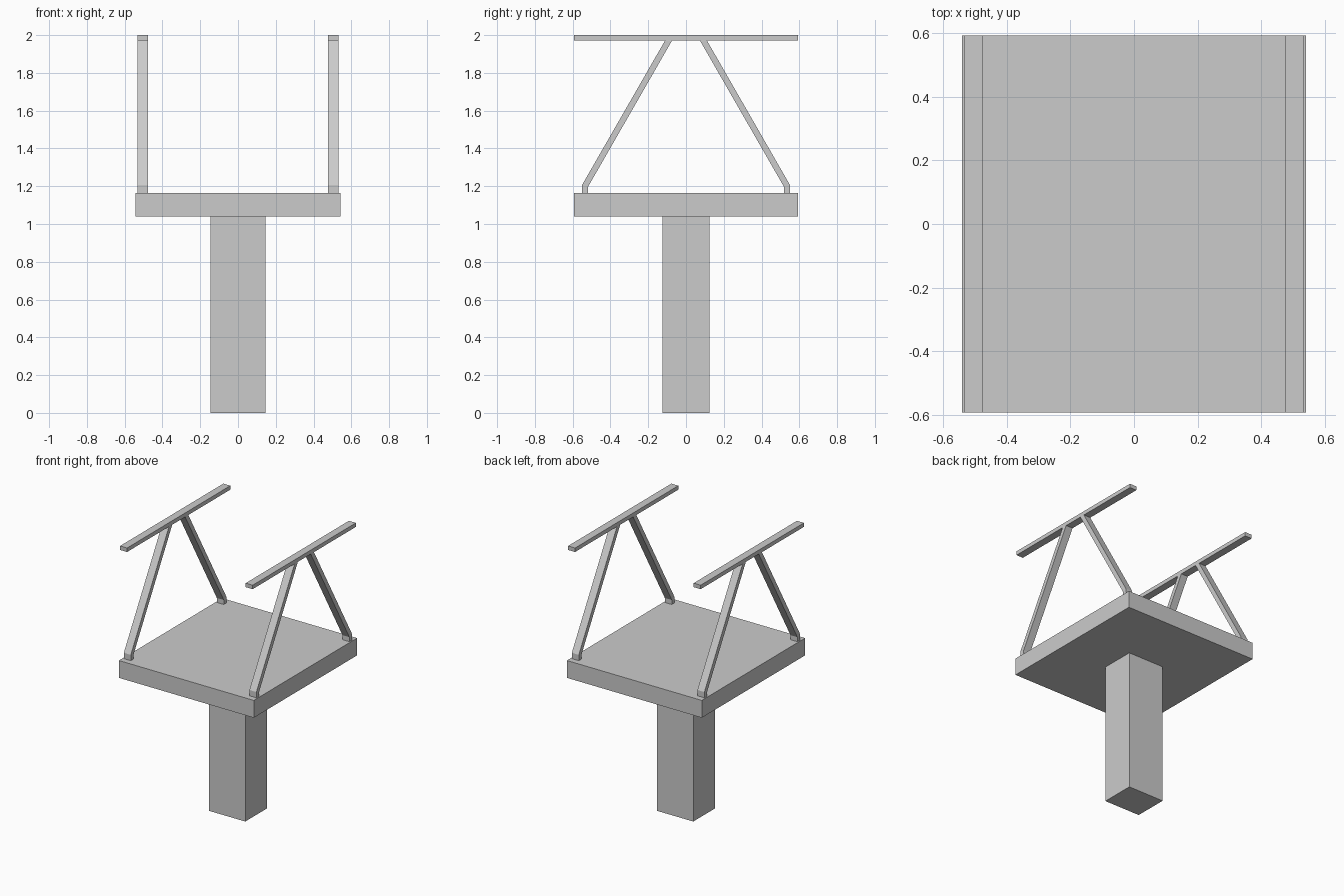
import bpy
import bmesh

if "Cube" in bpy.data.objects:
    bpy.data.objects.remove(bpy.data.objects["Cube"])


def prism(name, profile, x0, x1):
    """Extrude a closed (y, z) profile along x."""
    bm = bmesh.new()
    face = bm.faces.new([bm.verts.new((x0, y, z)) for y, z in profile])
    ext = bmesh.ops.extrude_face_region(bm, geom=[face])
    moved = [v for v in ext["geom"] if isinstance(v, bmesh.types.BMVert)]
    bmesh.ops.translate(bm, verts=moved, vec=(x1 - x0, 0, 0))
    bmesh.ops.recalc_face_normals(bm, faces=bm.faces)
    mesh = bpy.data.meshes.new(name)
    bm.to_mesh(mesh)
    bm.free()
    obj = bpy.data.objects.new(name, mesh)
    bpy.context.collection.objects.link(obj)
    return obj


def block(name, x0, x1, y, z0, z1):
    return prism(name, [(-y, z0), (y, z0), (y, z1), (-y, z1)], x0, x1)


PED_TOP, SLAB_TOP, RAIL_BOTTOM, TOP = 1.039, 1.165, 1.971, 2.0
HALF_Y = 0.593

# Pedestal and platform
block("pedestal", -0.146, 0.146, 0.125, 0, PED_TOP)
block("platform", -0.542, 0.542, HALF_Y, PED_TOP, SLAB_TOP)

# Bent strut: short upright foot, then a slope inward to the rail
strut = [(0.518, SLAB_TOP), (0.550, SLAB_TOP), (0.550, 1.207),
         (0.111, RAIL_BOTTOM), (0.074, RAIL_BOTTOM), (0.518, 1.198)]

# Rail with a pair of struts on each side
for side, sx in (("left", -1), ("right", 1)):
    x0, x1 = sorted((sx * 0.477, sx * 0.533))
    block(side + "_rail", x0, x1, HALF_Y, RAIL_BOTTOM, TOP)
    for end, sy in (("front", -1), ("back", 1)):
        prism(f"{side}_{end}_strut", [(sy * y, z) for y, z in strut], x0, x1)
